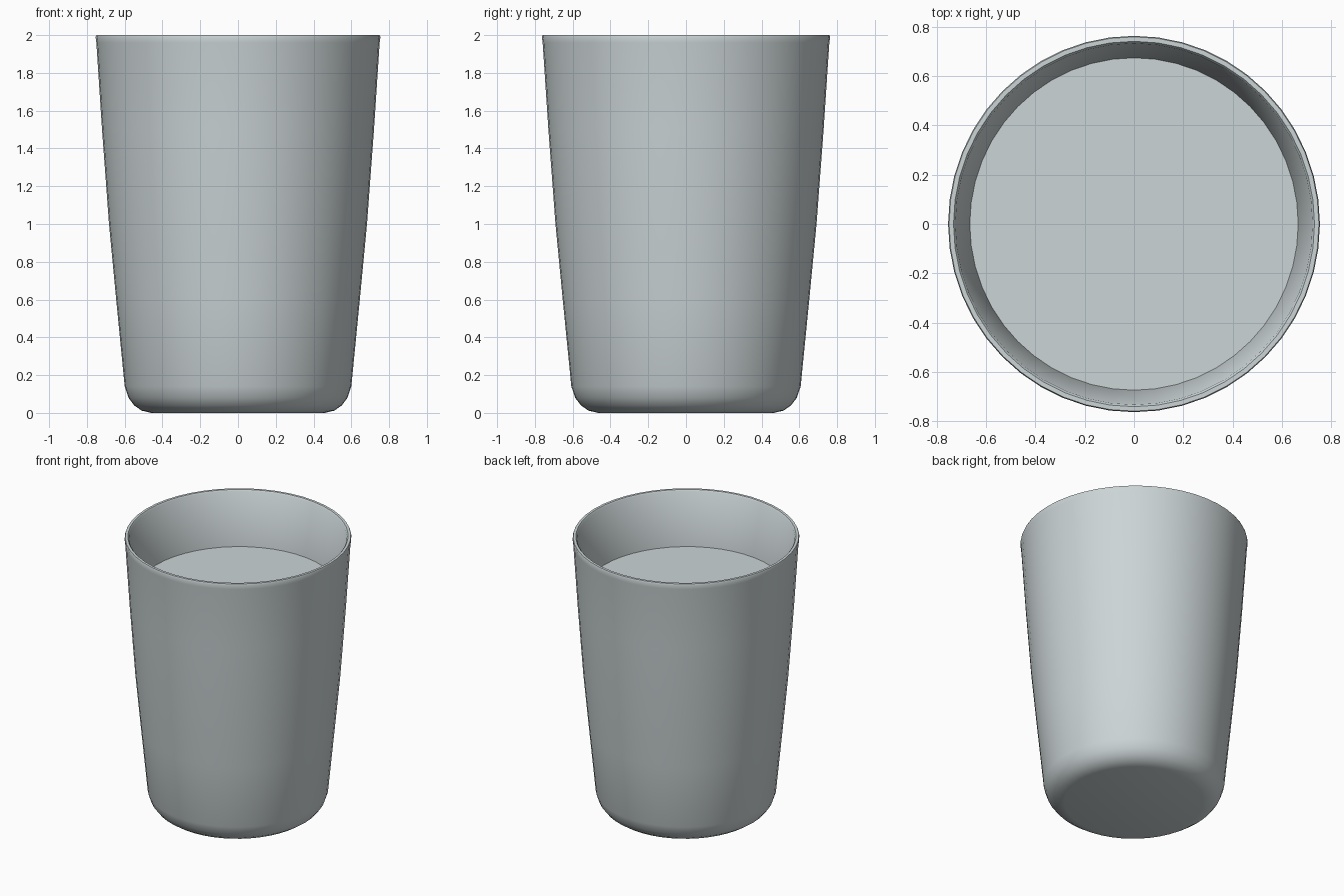
import bpy, bmesh, math

cube = bpy.data.objects.get("Cube")
if cube:
    bpy.data.objects.remove(cube, do_unlink=True)

SEGMENTS = 48


def make_material(name, color):
    mat = bpy.data.materials.new(name)
    mat.use_nodes = True
    mat.diffuse_color = color
    bsdf = mat.node_tree.nodes["Principled BSDF"]
    bsdf.inputs["Base Color"].default_value = color
    bsdf.inputs["Roughness"].default_value = 0.6
    return mat


def lathe(name, profile, mat):
    """Spin a (radius, height) profile about z; the depth is a touch over the width."""
    bm = bmesh.new()
    verts = [bm.verts.new((r, 0, z)) for r, z in profile]
    edges = [bm.edges.new(pair) for pair in zip(verts, verts[1:])]
    bmesh.ops.spin(bm, geom=verts + edges, axis=(0, 0, 1), cent=(0, 0, 0),
                   angle=math.tau, steps=SEGMENTS)
    bmesh.ops.remove_doubles(bm, verts=bm.verts, dist=0.0005)
    bmesh.ops.scale(bm, vec=(1, 1.012, 1), verts=bm.verts)
    bmesh.ops.recalc_face_normals(bm, faces=bm.faces)
    mesh = bpy.data.meshes.new(name)
    bm.to_mesh(mesh)
    bm.free()
    mesh.materials.append(mat)
    obj = bpy.data.objects.new(name, mesh)
    bpy.context.collection.objects.link(obj)
    bpy.ops.object.select_all(action="DESELECT")
    obj.select_set(True)
    bpy.context.view_layer.objects.active = obj
    bpy.ops.object.shade_smooth_by_angle(angle=math.radians(35))
    return obj


grey = make_material("pale blue grey", (0.60, 0.66, 0.67, 1))

# Cup: flat base, rounded foot, gently flared wall, thin rim, inner wall and floor
cup_profile = [
    (0, 0), (0.46, 0), (0.51, 0.012), (0.55, 0.04), (0.58, 0.08), (0.6, 0.14),
    (0.645, 0.6), (0.683, 1.0), (0.72, 1.5), (0.75, 1.96), (0.754, 1.99), (0.75, 2.0),
    (0.732, 2.0), (0.724, 1.99), (0.666, 1.61), (0.62, 1.0), (0.54, 0.12), (0, 0.1),
]
lathe("cup", cup_profile, grey)

# Liquid: flat surface filling the cup part way, edge tucked into the wall
lathe("drink_surface", [(0, 1.61), (0.668, 1.61), (0.66, 1.57), (0, 1.57)], grey)
